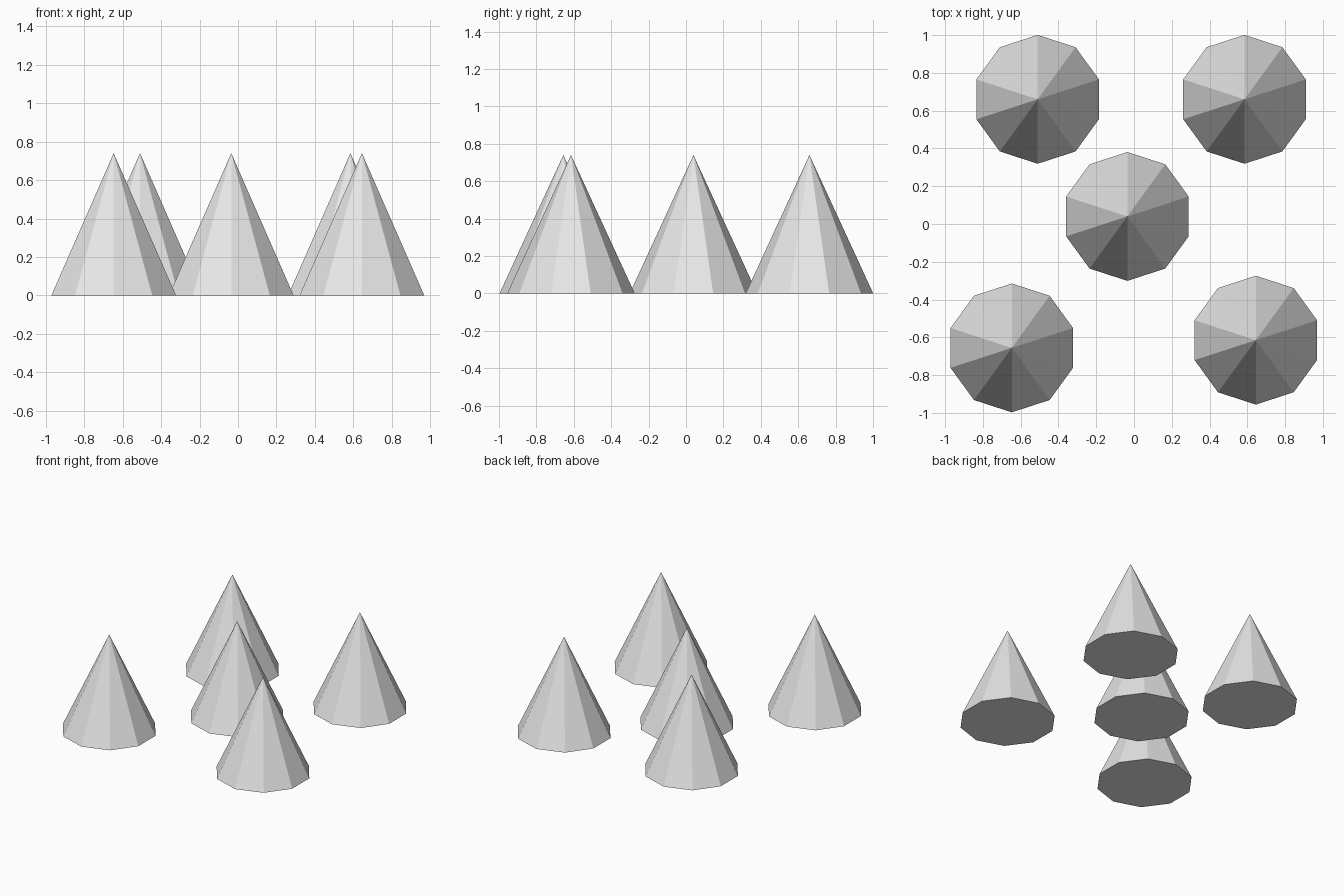
import bpy
import bmesh

cube = bpy.data.objects.get("Cube")
if cube:
    bpy.data.objects.remove(cube, do_unlink=True)

# Single flat grey
grey = bpy.data.materials.new("light_grey")
grey.use_nodes = True
colour = (0.8, 0.8, 0.8, 1.0)
grey.diffuse_color = colour
grey.node_tree.nodes["Principled BSDF"].inputs["Base Color"].default_value = colour

RADIUS, HEIGHT, SIDES = 0.341, 0.74, 10

# One closed ten-sided cone, with a corner pointing along +y
mesh = bpy.data.meshes.new("cone")
bm = bmesh.new()
base = bmesh.ops.create_circle(bm, cap_ends=True, radius=RADIUS, segments=SIDES)["verts"]
apex = bm.verts.new((0, 0, HEIGHT))
for edge in list(bm.edges):
    bm.faces.new((*edge.verts, apex))
bmesh.ops.recalc_face_normals(bm, faces=bm.faces)
bm.to_mesh(mesh)
bm.free()
mesh.materials.append(grey)

# Five cones: four corners and one in the middle
places = {
    "cone_back_right": (-0.51, 0.66),
    "cone_back_left": (0.585, 0.66),
    "cone_middle": (-0.035, 0.04),
    "cone_front_right": (-0.647, -0.656),
    "cone_front_left": (0.645, -0.615),
}
for name, (x, y) in places.items():
    cone = bpy.data.objects.new(name, mesh)
    cone.location = (x, y, 0)
    bpy.context.collection.objects.link(cone)
